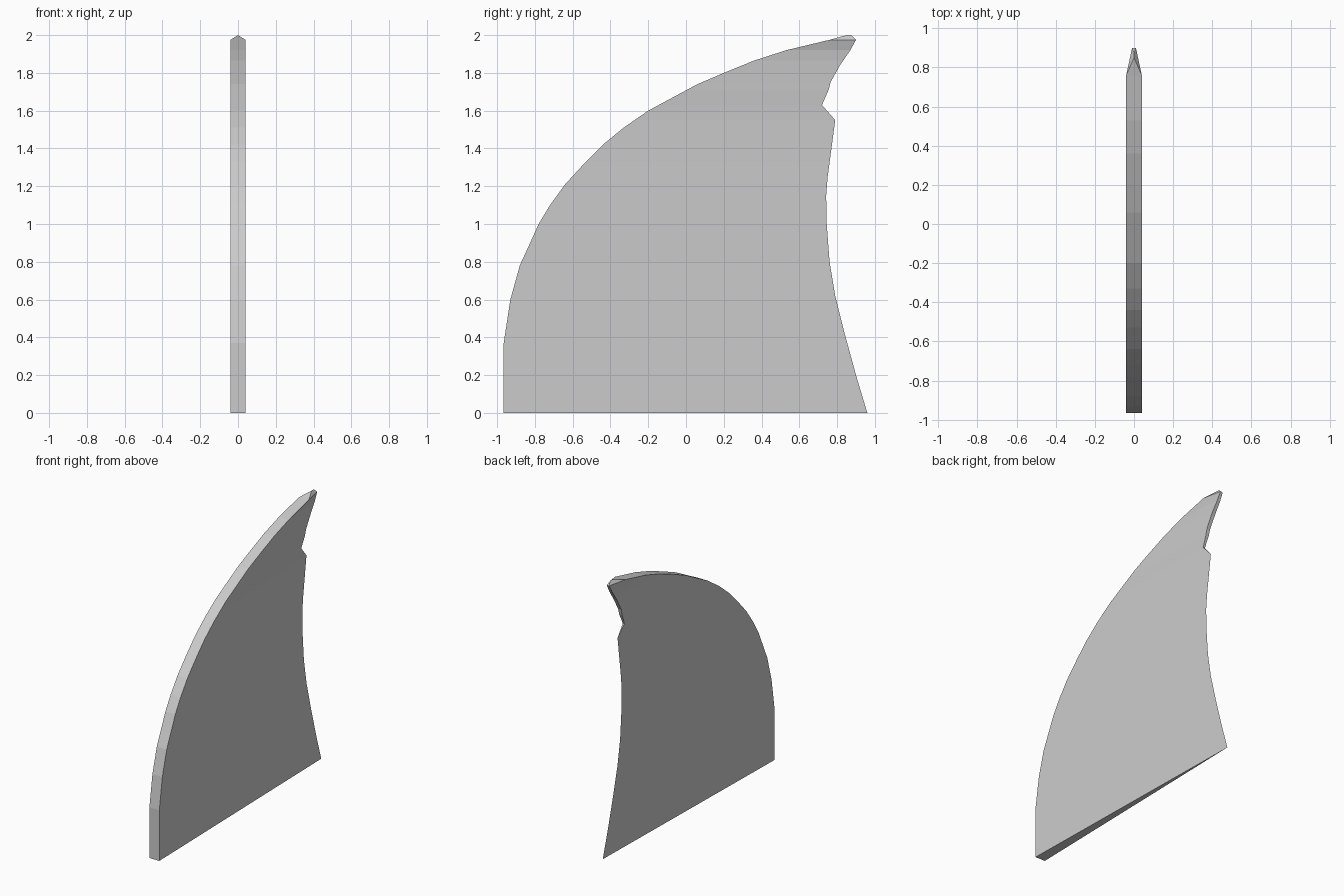
import bpy, bmesh

if "Cube" in bpy.data.objects:
    bpy.data.objects.remove(bpy.data.objects["Cube"])

HALF = 0.04  # half thickness of the blunt leading edge

# leading edge: (z, y)
LEAD = [(0, -.965), (.37, -.965), (.6, -.93), (.78, -.88), (1.0, -.78), (1.1, -.72),
        (1.21, -.64), (1.33, -.53), (1.42, -.44), (1.51, -.33), (1.6, -.20),
        (1.67, -.07), (1.74, .06), (1.8, .20), (1.865, .36), (1.92, .53), (1.975, .76)]
# trailing edge with its notch: (z, y, half thickness)
TRAIL = [(0, .96, 0), (.2, .90, 0), (.42, .84, 0), (.62, .79, 0), (.8, .76, 0),
         (1.0, .745, 0), (1.15, .742, 0), (1.25, .75, 0), (1.4, .77, 0), (1.55, .79, 0),
         (1.63, .72, .007), (1.71, .755, .012), (1.75, .765, .013), (1.84, .815, .014),
         (1.92, .87, .012), (1.975, .90, .01)]


def sample(table, z, col):
    for a, b in zip(table, table[1:]):
        if z <= b[0]:
            t = (z - a[0]) / (b[0] - a[0])
            return a[col] + t * (b[col] - a[col])
    return table[-1][col]


bm = bmesh.new()

# wedge-shaped sections stacked upwards
rings = []
for z in sorted({p[0] for p in LEAD} | {p[0] for p in TRAIL}):
    yl, yt, w = sample(LEAD, z, 1), sample(TRAIL, z, 1), sample(TRAIL, z, 2)
    rings.append([bm.verts.new(c) for c in
                  ((-HALF, yl, z), (HALF, yl, z), (w, yt, z), (-w, yt, z))])
bm.faces.new(rings[0][::-1])
for lo, hi in zip(rings, rings[1:]):
    for i in range(4):
        j = (i + 1) % 4
        bm.faces.new((lo[i], lo[j], hi[j], hi[i]))

# roof-like tip with a short ridge
a, b, c, d = rings[-1]
r0 = bm.verts.new((0, .85, 2))
r1 = bm.verts.new((0, .875, 2))
for f in ((a, b, r0), (b, c, r1, r0), (c, d, r1), (d, a, r0, r1)):
    bm.faces.new(f)

# close the sharp trailing edge and merge the segments of flat runs
bmesh.ops.remove_doubles(bm, verts=bm.verts, dist=1e-5)
bmesh.ops.recalc_face_normals(bm, faces=bm.faces)

mesh = bpy.data.meshes.new("fin")
bm.to_mesh(mesh)
bm.free()
bpy.context.collection.objects.link(bpy.data.objects.new("fin", mesh))
